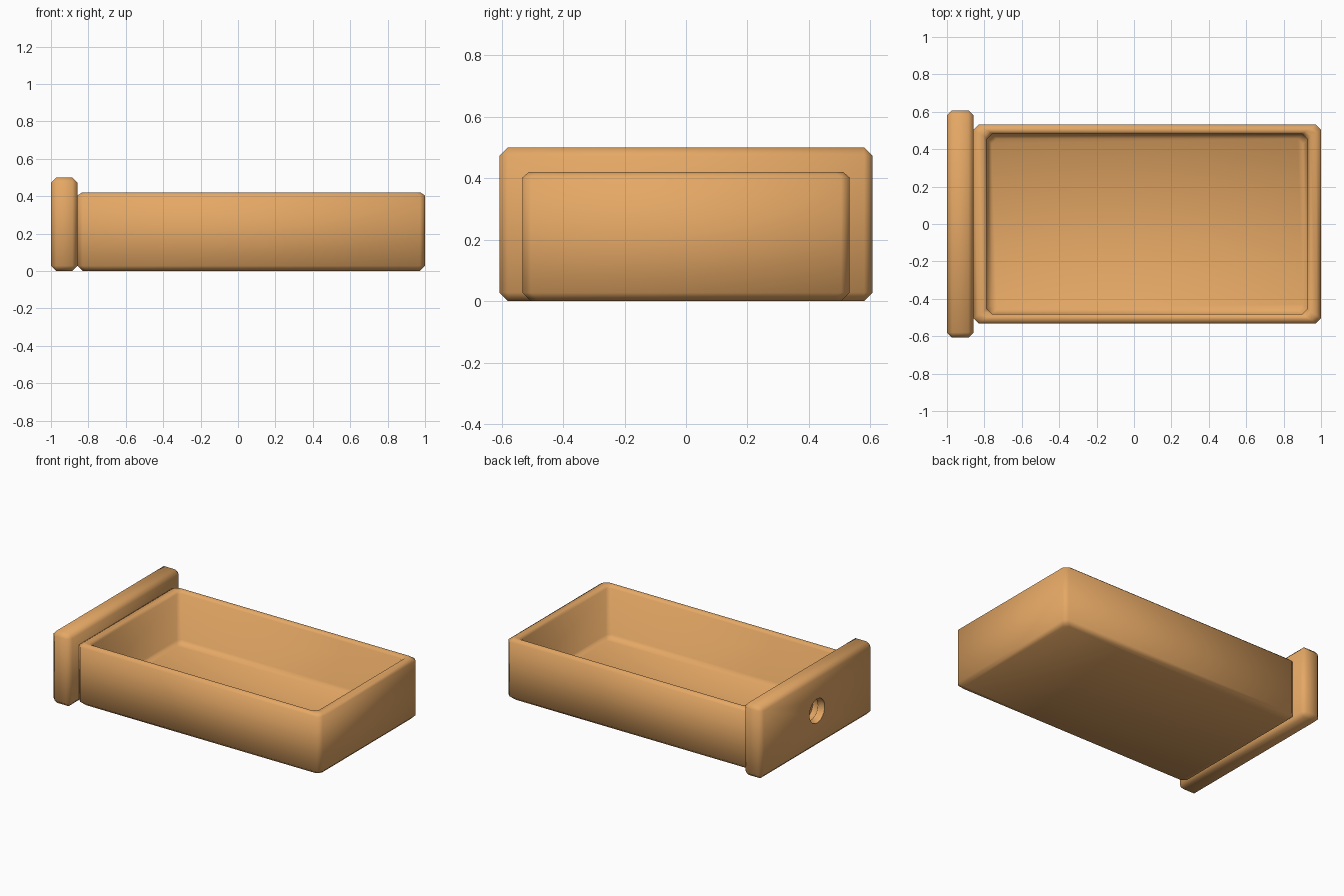
import bpy, bmesh, math

if "Cube" in bpy.data.objects:
    bpy.data.objects.remove(bpy.data.objects["Cube"])

wood = bpy.data.materials.new("wood")
wood.diffuse_color = (0.78, 0.39, 0.13, 1)
wood.use_nodes = True
wood.node_tree.nodes["Principled BSDF"].inputs["Base Color"].default_value = wood.diffuse_color


def make_object(name, bm):
    bmesh.ops.recalc_face_normals(bm, faces=bm.faces)
    me = bpy.data.meshes.new(name)
    bm.to_mesh(me)
    bm.free()
    ob = bpy.data.objects.new(name, me)
    bpy.context.collection.objects.link(ob)
    me.materials.append(wood)
    return ob


def activate(ob):
    bpy.ops.object.select_all(action='DESELECT')
    ob.select_set(True)
    bpy.context.view_layer.objects.active = ob


def clipped_rect(bm, cx, hx, hy, c, z):
    """Ring of a rectangle with clipped corners."""
    pts = [(hx, hy - c), (hx - c, hy), (c - hx, hy), (-hx, hy - c),
           (-hx, c - hy), (c - hx, -hy), (hx - c, -hy), (hx, c - hy)]
    return [bm.verts.new((cx + x, y, z)) for x, y in pts]


def loft(bm, rings):
    for a, b in zip(rings, rings[1:]):
        n = len(a)
        for i in range(n):
            j = (i + 1) % n
            bm.faces.new((a[i], a[j], b[j], b[i]))
    bm.faces.new(rings[0])
    bm.faces.new(rings[-1])


# Open tray: outer wall up, over the rim, down to the floor (inset x, inset y, z)
profile = [(.027, .027, 0), (0, 0, .027), (0, 0, .403), (.025, .02, .42),
           (.055, .035, .42), (.072, .052, .403), (.072, .052, .087), (.097, .077, .062)]
bm = bmesh.new()
loft(bm, [clipped_rect(bm, .071, .929 - ix, .532 - iy, .027, z) for ix, iy, z in profile])
tray = make_object("drawer_tray", bm)

# Front panel with chamfered edges
bm = bmesh.new()
bmesh.ops.create_cube(bm, size=1)
for v in bm.verts:
    v.co = (-.929 + v.co.x * .142, v.co.y * 1.216, .25 + v.co.z * .5)
bmesh.ops.bevel(bm, geom=bm.edges[:], offset=.028, segments=1, affect='EDGES')
panel = make_object("drawer_front_panel", bm)

# Blind knob hole with a groove inside: revolved cutter (x, radius)
steps = [(-1.05, .083), (-.978, .083), (-.97, .072), (-.955, .072), (-.947, .083), (-.91, .083)]
bm = bmesh.new()
N = 24
loft(bm, [[bm.verts.new((x, r * math.cos(2 * math.pi * i / N), .25 + r * math.sin(2 * math.pi * i / N)))
           for i in range(N)] for x, r in steps])
cutter = make_object("knob_hole_cutter", bm)
cutter.hide_render = True

activate(panel)
mod = panel.modifiers.new("knob_hole", 'BOOLEAN')
mod.object = cutter
mod.operation = 'DIFFERENCE'
mod.solver = 'EXACT'
bpy.ops.object.modifier_apply(modifier=mod.name)
bpy.data.objects.remove(cutter)

# Soft shading across the chamfers
for ob in (tray, panel):
    activate(ob)
    bpy.ops.object.shade_smooth_by_angle(angle=math.radians(75))
